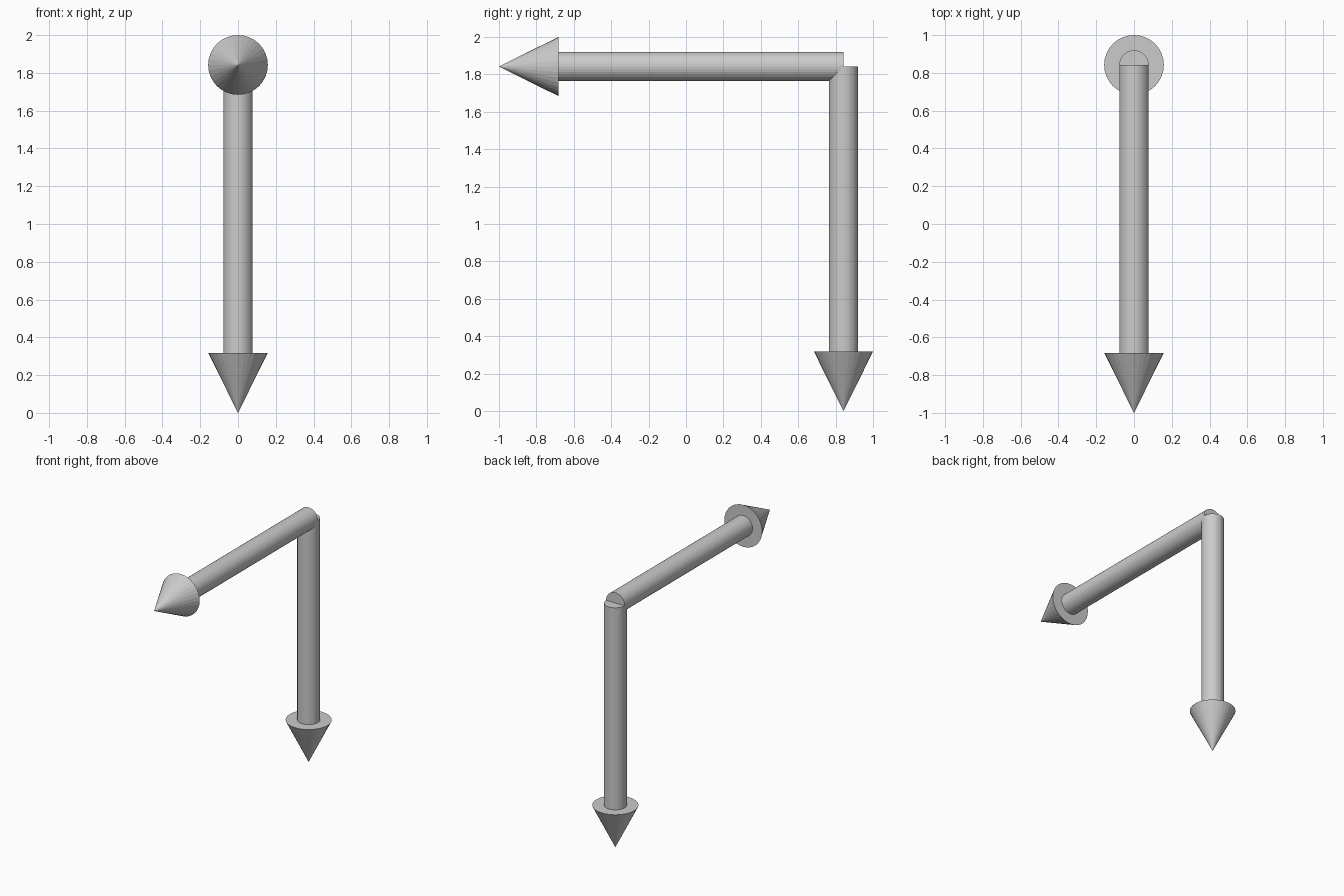
import bpy, bmesh, math
from mathutils import Matrix

if "Cube" in bpy.data.objects:
    bpy.data.objects.remove(bpy.data.objects["Cube"])

SIDES = 32
LENGTH, HEAD = 1.842, 0.318      # whole arrow, arrowhead
SHAFT_R, HEAD_R = 0.078, 0.158
CORNER = (0, 0.842, 1.842)       # both arrows start here


def arrow(name, rotation):
    """Lathe an arrow along +z, then turn it and move it to the corner."""
    neck = LENGTH - HEAD
    profile = [(0, 0), (SHAFT_R, 0), (SHAFT_R, neck), (HEAD_R, neck), (0, LENGTH)]
    bm = bmesh.new()
    verts = [bm.verts.new((r, 0, z)) for r, z in profile]
    edges = [bm.edges.new(pair) for pair in zip(verts, verts[1:])]
    bmesh.ops.spin(bm, geom=verts + edges, cent=(0, 0, 0), axis=(0, 0, 1),
                   angle=2 * math.pi, steps=SIDES)
    bmesh.ops.remove_doubles(bm, verts=bm.verts, dist=1e-4)
    bmesh.ops.recalc_face_normals(bm, faces=bm.faces)
    bm.transform(Matrix.Translation(CORNER) @ rotation)
    mesh = bpy.data.meshes.new(name)
    bm.to_mesh(mesh)
    bm.free()
    obj = bpy.data.objects.new(name, mesh)
    bpy.context.collection.objects.link(obj)
    return obj


# Arrow pointing to the front, and arrow pointing down
arrow("forward_arrow", Matrix.Rotation(math.radians(90), 4, 'X'))
arrow("down_arrow", Matrix.Rotation(math.radians(180), 4, 'X'))
